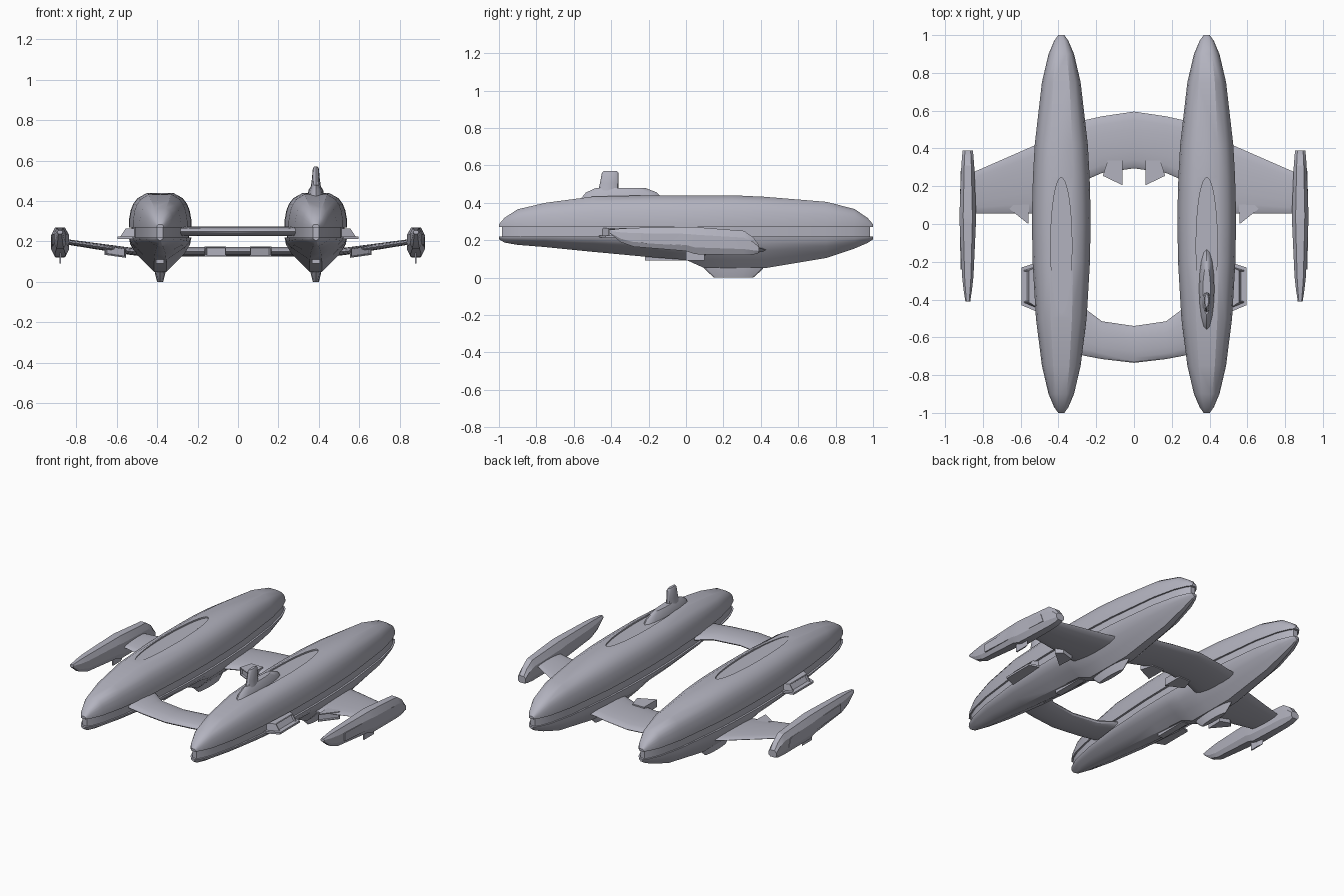
import bpy, bmesh
from math import sin, cos, pi, radians, sqrt

cube = bpy.data.objects.get("Cube")
if cube:
    bpy.data.objects.remove(cube, do_unlink=True)

GREY = (0.45, 0.45, 0.52, 1)
metal = bpy.data.materials.new("hull_grey")
metal.use_nodes = True
metal.diffuse_color = GREY
metal.node_tree.nodes["Principled BSDF"].inputs["Base Color"].default_value = GREY

HX = 0.385   # hull centre line
NX = 0.88    # nacelle centre line


def loft(name, rings, mirror=True, smooth=30, inset=None):
    """Skin a row of equal rings, cap the ends, and mirror across x."""
    bm = bmesh.new()
    rows = [[bm.verts.new(p) for p in ring] for ring in rings]
    n = len(rows[0])
    for a, b in zip(rows, rows[1:]):
        for i in range(n):
            j = (i + 1) % n
            bm.faces.new((a[i], a[j], b[j], b[i]))
    bm.faces.new(rows[0])
    bm.faces.new(rows[-1][::-1])
    bmesh.ops.recalc_face_normals(bm, faces=bm.faces)
    if inset is not None:
        # recessed opening in one side face
        bm.faces.ensure_lookup_table()
        bmesh.ops.inset_region(bm, faces=[bm.faces[inset]], thickness=0.008)
        bm.faces.ensure_lookup_table()
        bmesh.ops.inset_region(bm, faces=[bm.faces[inset]], thickness=0.002, depth=-0.012)
    me = bpy.data.meshes.new(name)
    bm.to_mesh(me)
    bm.free()
    ob = bpy.data.objects.new(name, me)
    bpy.context.collection.objects.link(ob)
    me.materials.append(metal)
    if smooth:
        bpy.ops.object.select_all(action='DESELECT')
        ob.select_set(True)
        bpy.context.view_layer.objects.active = ob
        bpy.ops.object.shade_smooth_by_angle(angle=radians(smooth))
    if mirror:
        ob.modifiers.new("mirror", 'MIRROR').use_clip = False
    return ob


def oval(cx, cy, rx, ry, z, n=24):
    return [(cx + rx * cos(2 * pi * i / n), cy + ry * sin(2 * pi * i / n), z) for i in range(n)]


def prism(name, plan, z0, z1, slope=0, **kw):
    x0 = plan[0][0]
    return loft(name, [[(x, y, z + slope * (x - x0)) for x, y in plan] for z in (z0, z1)],
                smooth=0, **kw)


# Twin hulls: y, roof height, keel height
stations = [(-1, .285, .205), (-.97, .32, .187), (-.9, .365, .175), (-.75, .4, .163),
            (-.5, .433, .138), (-.2, .44, .11), (0, .44, .095), (.1, .44, .05),
            (.25, .44, .05), (.42, .432, .05), (.75, .405, .105), (.9, .367, .155),
            (.97, .32, .185), (1, .285, .205)]
roof = [(1, 0), (1, .2), (.94, .5), (.86, .68), (.72, .85), (.42, 1)]
keel = [(1, 0), (.96, .2), (.8, .45), (.5, .73), (.2, 1)]


def half_width(y):
    return max(.155 * sqrt(max(0, 1 - y * y)), .016)


def hull_rings(section, base, pick):
    full = section + [(-w, h) for w, h in reversed(section)]
    return [[(HX + w * half_width(s[0]), s[0], base + h * (s[pick] - base)) for w, h in full]
            for s in stations]


upper = loft("upper_hull", hull_rings(roof, .27, 1), mirror=False)
loft("lower_hull", hull_rings(keel, .22, 2))
loft("hull_groove_band", [[(HX + k * .92 * half_width(s[0]), s[0] * .985, z)
                           for k, z in ((1, .21), (1, .28), (-1, .28), (-1, .21))]
                          for s in stations])

# Oval recess in each roof
cutter = loft("recess_cutter", [oval(HX, -.115, .056, .36, z, 40) for z in (.431, .5)],
              mirror=False, smooth=0)
cutter.hide_render = True
cutter.hide_viewport = True
cutter.display_type = 'WIRE'
cut = upper.modifiers.new("recess", 'BOOLEAN')
cut.operation = 'DIFFERENCE'
cut.object = cutter
upper.modifiers.new("mirror", 'MIRROR')

# Fluted keel pods and small belly boxes
loft("keel_pod", [oval(HX, .255, rx, ry, z, 16)
                  for z, rx, ry in ((.065, .028, .17), (.04, .025, .15), (0, .015, .105))],
     smooth=20)
prism("belly_box", [(HX - .02, -.22), (HX + .02, -.22), (HX + .02, 0), (HX - .02, 0)], .092, .14)

# Bridge tower on the left hull only
loft("tower_base", [oval(HX, cy, rx, ry, z, 16)
                    for z, cy, rx, ry in ((.425, -.345, .042, .215), (.455, -.345, .036, .19),
                                          (.48, -.35, .02, .13))], mirror=False)
loft("tower_mast", [oval(HX, cy, rx, ry, z, 12)
                    for z, cy, rx, ry in ((.465, -.415, .026, .055), (.505, -.41, .02, .05),
                                          (.56, -.405, .015, .045), (.57, -.405, .009, .035))],
     mirror=False)


# Spanwise parts: x, front edge y, rear edge y, centre z, half thickness
def span(name, rows, mirror):
    n = 16
    return loft(name, [[(x, (a + b) / 2 + (b - a) / 2 * cos(2 * pi * i / n),
                         z + t * sin(2 * pi * i / n)) for i in range(n)]
                       for x, a, b, z, t in rows], mirror=mirror)


def both_sides(rows):
    return [(-r[0],) + r[1:] for r in reversed(rows) if r[0]] + rows


span("front_bridge", both_sides([(0, -.735, -.54, .25, .023), (.17, -.715, -.515, .25, .023),
                                 (.25, -.7, -.455, .25, .023), (.34, -.68, -.42, .25, .023)]), False)
span("rear_bridge", both_sides([(0, .295, .595, .15, .023), (.17, .27, .57, .15, .023),
                                (.25, .235, .552, .15, .023), (.34, .2, .54, .15, .023)]), False)
span("outer_wing", [(.42, .055, .46, .14, .02), (.54, .055, .41, .153, .018),
                    (.86, .055, .27, .2, .013)], True)

# Nacelles: y, top, bottom, half width
nacelle = [(-.41, .255, .238, .013), (-.35, .262, .19, .022), (-.28, .266, .165, .03),
           (0, .27, .142, .043), (.05, .27, .125, .044), (.31, .25, .12, .034),
           (.36, .215, .123, .03), (.39, .175, .132, .027)]
octagon = [(.55, 1), (1, .72), (1, .25), (.6, 0)]
octagon += [(-w, h) for w, h in reversed(octagon)]
loft("nacelle", [[(NX + w * hw, y, lo + h * (hi - lo)) for w, h in octagon]
                 for y, hi, lo, hw in nacelle], smooth=20)
panel = [(-.24, .185), (.02, .17), (.28, .16), (.26, .215), (.02, .232), (-.24, .235)]
loft("nacelle_side_panel", [[(NX + (.9 if y < -.1 or y > .1 else 1) * .034 + dx, y, z)
                             for y, z in panel] for dx in (0, .008)], smooth=0)
prism("nacelle_fin", [(NX - .004, 0), (NX + .004, 0), (NX + .004, .1), (NX - .004, .07)], .092, .15)

# Intakes on the rear bridge and the wings
prism("bridge_intake", [(.06, .205), (.165, .255), (.14, .335), (.06, .335)], .127, .175, inset=0)
prism("wing_intake", [(.56, 0), (.66, .08), (.625, .115), (.555, .105)], .12, .168, slope=.14, inset=0)

# Docking ports on the outer hull sides
dock = [(.5, -.2), (.595, -.23), (.595, -.43), (.5, -.47)]
prism("dock_plate", dock, .213, .225)
loft("dock_block", [[(.5, -.22, z), (x, -.245, z), (x, -.415, z), (.5, -.45, z)]
                    for x, z in ((.585, .22), (.555, .265))], smooth=0, inset=1)
